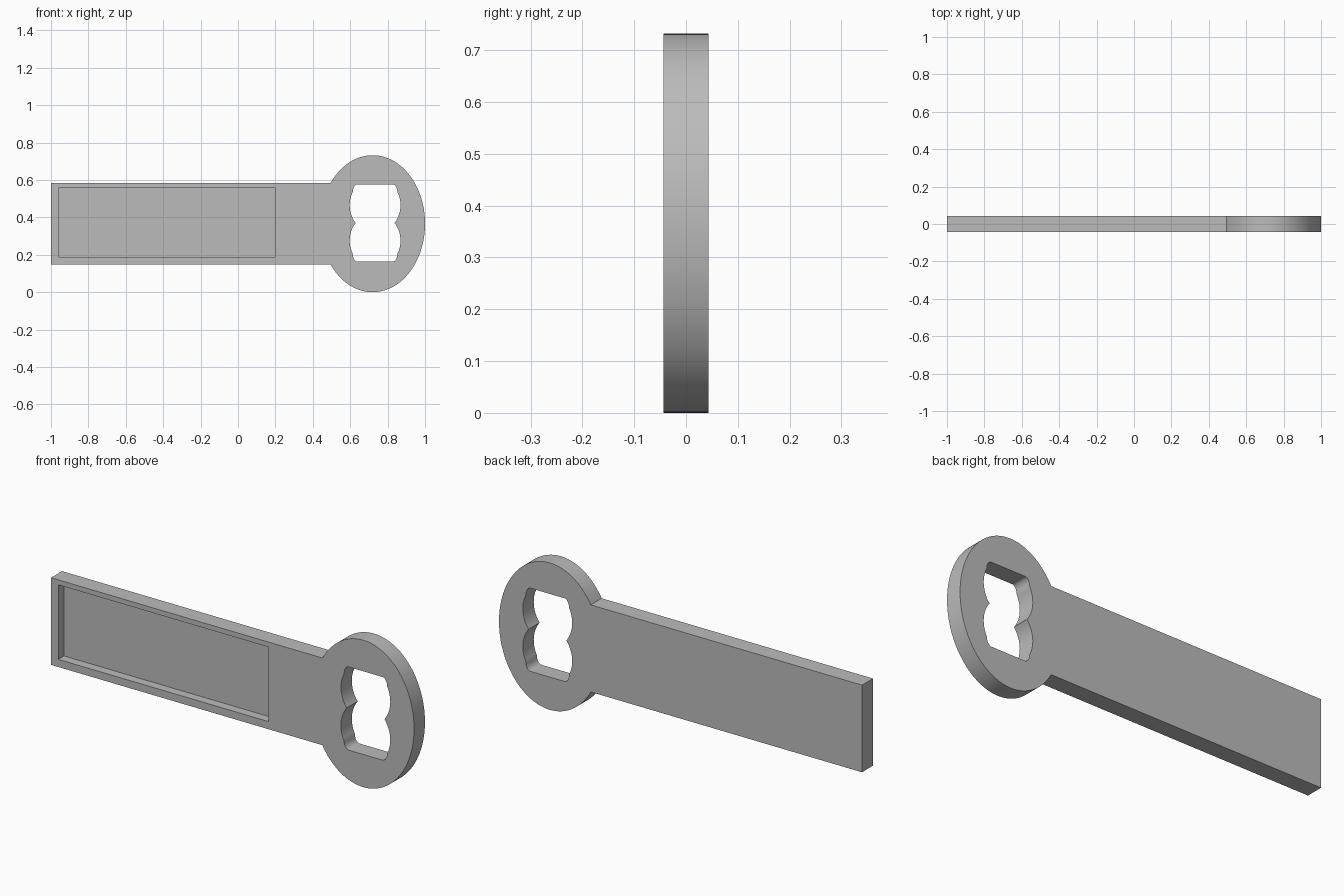
import bpy, bmesh
from math import sin, cos, asin, pi, radians

cube = bpy.data.objects.get("Cube")
if cube:
    bpy.data.objects.remove(cube, do_unlink=True)

HALF = 0.043        # half thickness of the plate
MID = 0.366         # height of the centre line
HEAD_X, HEAD_RX, HEAD_RZ = 0.72, 0.28, 0.366
GRIP = 0.217        # half width of the handle

metal = bpy.data.materials.new("Grey metal")
metal.use_nodes = True
grey = (0.5, 0.5, 0.5, 1)
metal.diffuse_color = grey
metal.node_tree.nodes["Principled BSDF"].inputs["Base Color"].default_value = grey


def prism(name, outline, y0, y1):
    """Extrude an x-z outline from y0 to y1."""
    bm = bmesh.new()
    face = bm.faces.new([bm.verts.new((x, y0, z)) for x, z in outline])
    grown = bmesh.ops.extrude_face_region(bm, geom=[face])["geom"]
    verts = [g for g in grown if isinstance(g, bmesh.types.BMVert)]
    bmesh.ops.translate(bm, verts=verts, vec=(0, y1 - y0, 0))
    bmesh.ops.recalc_face_normals(bm, faces=bm.faces)
    mesh = bpy.data.meshes.new(name)
    bm.to_mesh(mesh)
    bm.free()
    mesh.materials.append(metal)
    obj = bpy.data.objects.new(name, mesh)
    bpy.context.collection.objects.link(obj)
    return obj


def arc(cx, cz, rx, rz, a0, a1, n):
    angles = [a0 + (a1 - a0) * i / n for i in range(n + 1)]
    return [(cx + rx * cos(a), cz + rz * sin(a)) for a in angles]


# Handle and oval head in one outline
join = pi - asin(GRIP / HEAD_RZ)
body_outline = [(-1, MID + GRIP), (-1, MID - GRIP)]
body_outline += arc(HEAD_X, MID, HEAD_RX, HEAD_RZ, -join, join, 96)
body = prism("bottle_opener_body", body_outline, -HALF, HALF)

# Two-lobed opening: one quarter, mirrored to all four corners
HOLE_X, HOLE_Z, HOLE_W, HOLE_H = 0.733, 0.37, 0.136, 0.207
SIDE_R, LOBE = 0.157, 0.095
waist = -asin(LOBE / SIDE_R)
quarter = arc(HOLE_W - SIDE_R, LOBE, SIDE_R, SIDE_R, waist, 0.47, 14)
end_x, end_z = quarter[-1]
corner_x = 0.093
quarter += arc(corner_x, end_z, end_x - corner_x, HOLE_H - end_z, 0.35, pi / 2, 6)
right = [(x, -z) for x, z in quarter[:0:-1]] + quarter
loop = right + [(-x, z) for x, z in reversed(right)]
opening = prism("opening_cutter", [(HOLE_X + x, HOLE_Z + z) for x, z in loop], -0.1, 0.1)

# Shallow rectangular recess in the front of the handle
recess = prism("recess_cutter",
               [(-0.96, 0.187), (0.197, 0.187), (0.197, 0.558), (-0.96, 0.558)],
               -0.1, 0.002)

bpy.ops.object.select_all(action="DESELECT")
body.select_set(True)
bpy.context.view_layer.objects.active = body
for cutter in (opening, recess):
    mod = body.modifiers.new(cutter.name, "BOOLEAN")
    mod.operation = "DIFFERENCE"
    mod.solver = "EXACT"
    mod.object = cutter
    bpy.ops.object.modifier_apply(modifier=mod.name)
    bpy.data.objects.remove(cutter, do_unlink=True)

bpy.ops.object.shade_smooth_by_angle(angle=radians(25))
